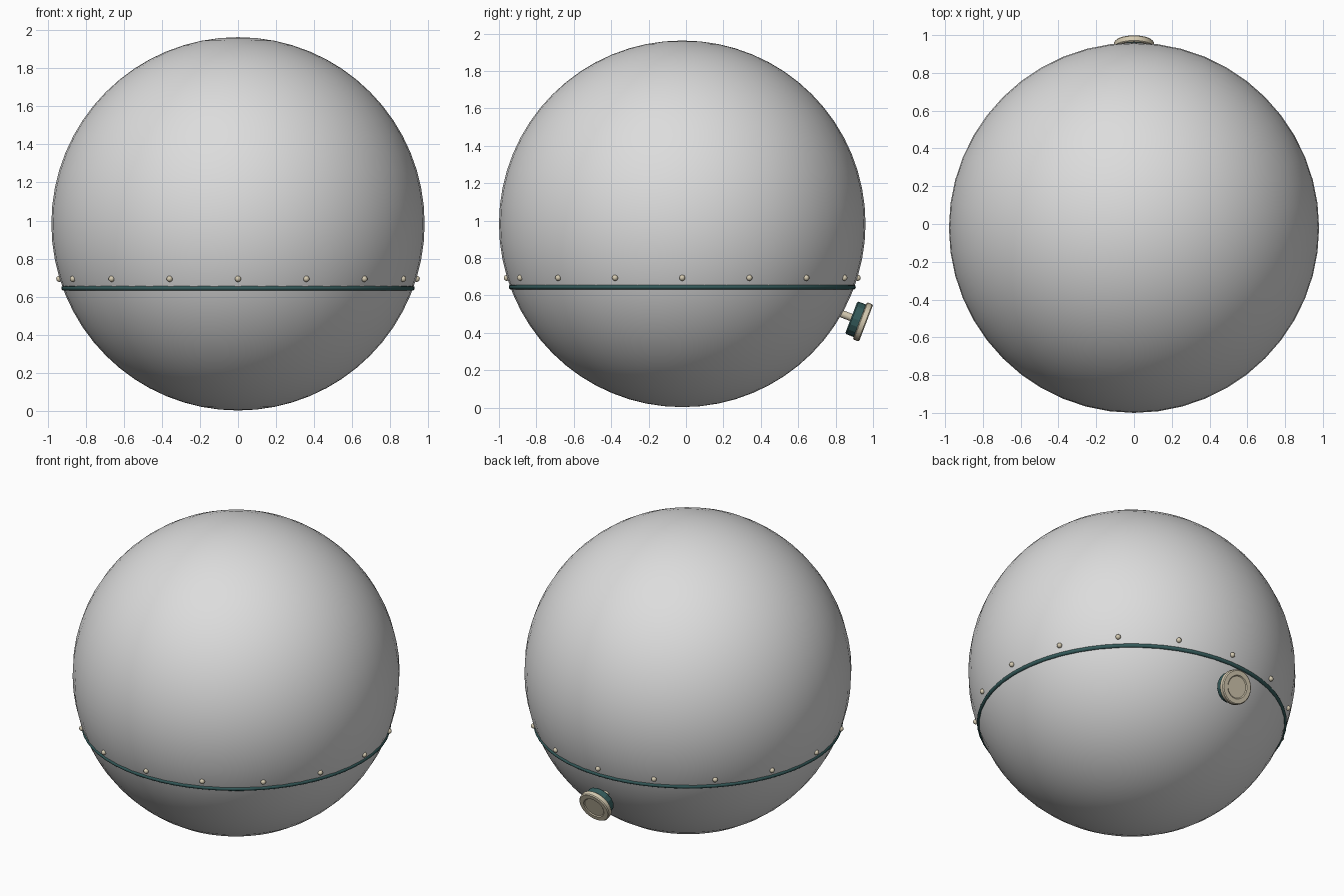
import bpy, bmesh, math
from mathutils import Vector, Matrix

old = bpy.data.objects.get("Cube")
if old:
    bpy.data.objects.remove(old, do_unlink=True)


def material(name, rgb):
    m = bpy.data.materials.new(name)
    m.use_nodes = True
    color = (*rgb, 1)
    m.diffuse_color = color
    node = next(n for n in m.node_tree.nodes if n.type == 'BSDF_PRINCIPLED')
    node.inputs["Base Color"].default_value = color
    return m


GREY = material("pale grey", (0.72, 0.72, 0.72))
CREAM = material("cream", (0.66, 0.59, 0.44))
TEAL = material("dark teal", (0.035, 0.105, 0.105))

CENTRE = Vector((0, -0.02, 0.983))
RADIUS = 0.98


def add_object(name, bm, mat, smooth=True, matrix=Matrix.Identity(4)):
    bmesh.ops.recalc_face_normals(bm, faces=bm.faces)
    mesh = bpy.data.meshes.new(name)
    bm.to_mesh(mesh)
    bm.free()
    mesh.materials.append(mat)
    ob = bpy.data.objects.new(name, mesh)
    ob.matrix_world = matrix
    bpy.context.collection.objects.link(ob)
    if smooth:
        bpy.ops.object.select_all(action='DESELECT')
        ob.select_set(True)
        bpy.context.view_layer.objects.active = ob
        bpy.ops.object.shade_smooth_by_angle(angle=math.radians(35))
    return ob


def lathe(profile, sides):
    """Revolve (radius, height) points around z."""
    bm = bmesh.new()
    rings = []
    for r, h in profile:
        rings.append([bm.verts.new((r * math.cos(a), r * math.sin(a), h))
                      for a in (math.tau * i / sides for i in range(sides))])
    for low, high in zip(rings, rings[1:]):
        for i in range(sides):
            j = (i + 1) % sides
            bm.faces.new((low[i], low[j], high[j], high[i]))
    bm.faces.new(rings[0])
    bm.faces.new(rings[-1])
    return bm


# Main ball
ball = bmesh.new()
bmesh.ops.create_uvsphere(ball, u_segments=48, v_segments=32, radius=RADIUS)
add_object("ball_shell", ball, GREY, matrix=Matrix.Translation(CENTRE))

# Seam ring around the lower part
bpy.ops.mesh.primitive_torus_add(major_radius=0.915, minor_radius=0.013,
                                 major_segments=64, minor_segments=10,
                                 location=(0, CENTRE.y, 0.645))
ring = bpy.context.object
ring.name = "seam_ring"
ring.data.materials.append(TEAL)
bpy.ops.object.shade_smooth_by_angle(angle=math.radians(40))

# Rivets just above the seam
RIVETS, RIVET_Z = 16, 0.694
reach = math.sqrt(RADIUS ** 2 - (RIVET_Z - CENTRE.z) ** 2) + 0.002
bm = bmesh.new()
for i in range(RIVETS):
    a = math.tau * i / RIVETS
    spot = Vector((reach * math.cos(a), reach * math.sin(a), RIVET_Z - CENTRE.z))
    bmesh.ops.create_uvsphere(bm, u_segments=12, v_segments=8, radius=0.016,
                              matrix=Matrix.Translation(CENTRE + spot))
add_object("rivets", bm, CREAM)

# Valve knob at the back, tilted down and outwards
axis = Vector((0, 0.934, -0.357)).normalized()
knob = Matrix.Translation((0, 0.963, 0.452)) @ axis.to_track_quat('Z', 'Y').to_matrix().to_4x4()
add_object("knob_stem", lathe([(0.02, -0.2), (0.02, -0.06)], 16), CREAM, matrix=knob)
add_object("knob_body", lathe([(0.086, -0.085), (0.093, -0.078), (0.093, -0.03)], 16),
           TEAL, smooth=False, matrix=knob)
add_object("knob_cap", lathe([(0.1, -0.036), (0.106, -0.031), (0.106, -0.006), (0.1, 0),
                              (0.072, 0), (0.066, -0.005)], 32), CREAM, matrix=knob)
